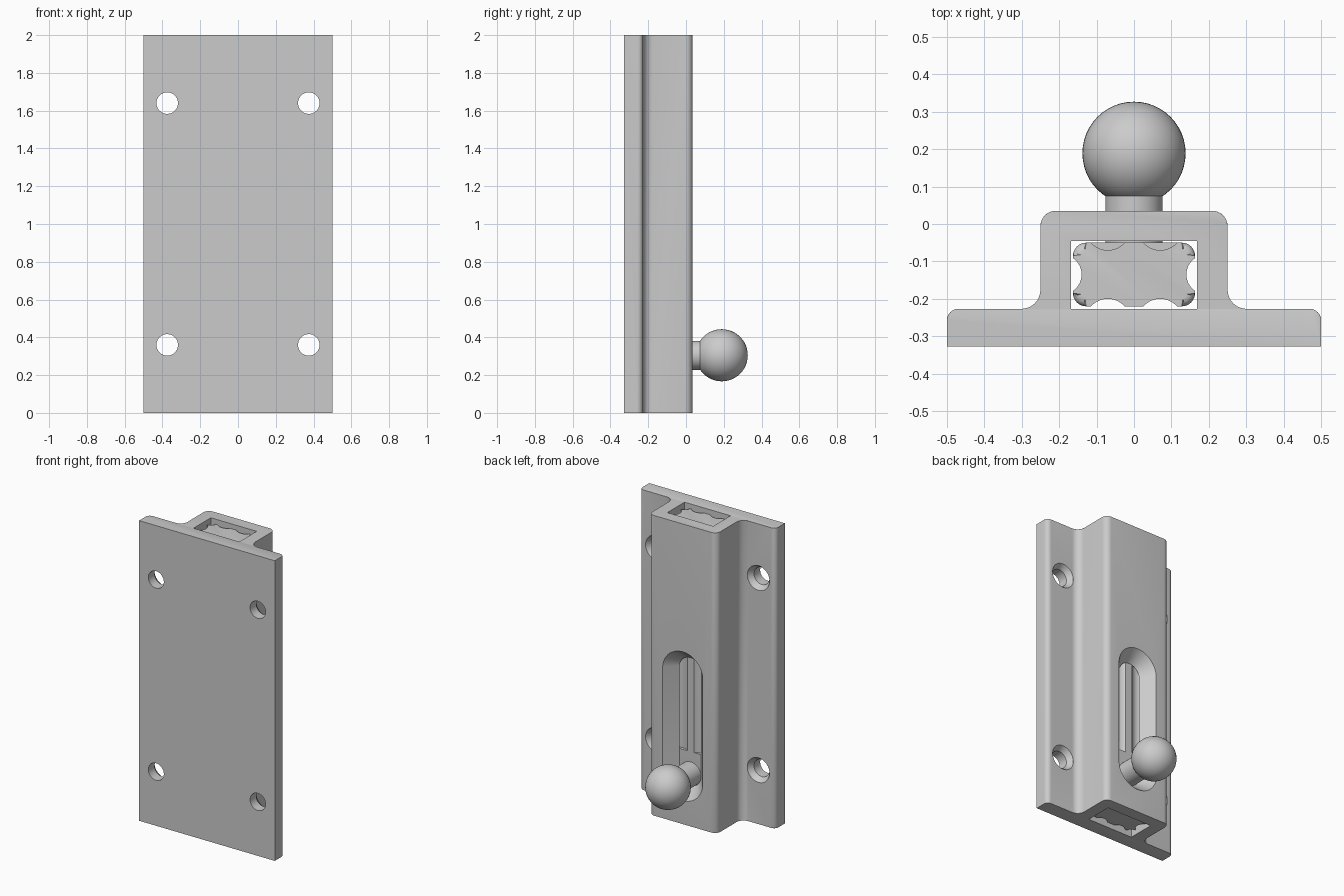
import bpy, bmesh, math
from mathutils import Vector

cube = bpy.data.objects.get("Cube")
if cube:
    bpy.data.objects.remove(cube, do_unlink=True)

grey = bpy.data.materials.new("plain grey")
grey.use_nodes = True
grey.diffuse_color = (0.6, 0.6, 0.6, 1)
grey.node_tree.nodes["Principled BSDF"].inputs["Base Color"].default_value = (0.6, 0.6, 0.6, 1)


def finish(name, bm):
    bmesh.ops.recalc_face_normals(bm, faces=bm.faces)
    mesh = bpy.data.meshes.new(name)
    bm.to_mesh(mesh)
    bm.free()
    mesh.materials.append(grey)
    obj = bpy.data.objects.new(name, mesh)
    bpy.context.collection.objects.link(obj)
    return obj


def activate(obj):
    bpy.ops.object.select_all(action='DESELECT')
    obj.select_set(True)
    bpy.context.view_layer.objects.active = obj


def smooth(obj):
    activate(obj)
    bpy.ops.object.shade_smooth_by_angle(angle=math.radians(32))


def cut(obj, cutters):
    for c in cutters:
        mod = obj.modifiers.new("cut", 'BOOLEAN')
        mod.operation, mod.solver, mod.object = 'DIFFERENCE', 'EXACT', c
        activate(obj)
        bpy.ops.object.modifier_apply(modifier=mod.name)
        bpy.data.objects.remove(c, do_unlink=True)


def loft(loops):
    """Closed solid through loops with equal point counts."""
    bm = bmesh.new()
    rings = [[bm.verts.new(p) for p in loop] for loop in loops]
    n = len(rings[0])
    for a, b in zip(rings, rings[1:]):
        for i in range(n):
            j = (i + 1) % n
            bm.faces.new((a[i], a[j], b[j], b[i]))
    bm.faces.new(rings[0])
    bm.faces.new(rings[-1])
    return bm


def slot_loop(x, y, z0, z1, r, n=48):
    """Long round-ended loop facing y; a circle when z0 equals z1."""
    pts = []
    for k in range(n):
        a = (k + 0.5) * math.tau / n
        z = z1 if math.sin(a) > 0 else z0
        pts.append((x + r * math.cos(a), y, z + r * math.sin(a)))
    return pts


def filleted(corners, steps=8):
    """Round each (x, y, radius) right-angle corner of a closed outline."""
    out = []
    for i, (x, y, r) in enumerate(corners):
        p = Vector((x, y))
        if r == 0:
            out.append(p)
            continue
        u = (Vector(corners[i - 1][:2]) - p).normalized()
        v = (Vector(corners[(i + 1) % len(corners)][:2]) - p).normalized()
        c = p + (u + v) * r
        for k in range(steps + 1):
            a = k / steps * math.pi / 2
            out.append(c - v * r * math.cos(a) - u * r * math.sin(a))
    return out


def prism(outline, z0, z1):
    return loft([[(p[0], p[1], z) for p in outline] for z in (z0, z1)])


def round_ends(bm, width, rule):
    edges = [e for e in bm.edges
             if abs(e.verts[0].co.z - e.verts[1].co.z) < 1e-5 and rule(e)]
    bmesh.ops.bevel(bm, geom=edges, offset=width, segments=4,
                    profile=0.5, affect='EDGES', clamp_overlap=True)


def box(x, y0, y1, z0, z1):
    return prism([(-x, y0), (x, y0), (x, y1), (-x, y1)], z0, z1)


def groove(x, y, r, z0, z1):
    ring = [(x + r * math.cos(k * math.tau / 48), y + r * math.sin(k * math.tau / 48))
            for k in range(48)]
    return finish("groove_cutter", prism(ring, z0, z1))


# Housing: flanged plate with a raised channel
half = [(0.5, -0.327, 0), (0.5, -0.227, 0.03), (0.25, -0.227, 0.05), (0.25, 0.035, 0.04)]
outline = filleted(half + [(-x, y, r) for x, y, r in reversed(half)])
bm = prism(outline, 0, 2)
round_ends(bm, 0.025, lambda e: min(v.co.y for v in e.verts) > -0.3)
housing = finish("housing", bm)

# Channel, flared slot and countersunk screw holes
cutters = [finish("channel_cutter", box(0.169, -0.227, -0.045, -0.1, 2.1)),
           finish("slot_cutter", loft([slot_loop(0, y, 0.305, 1.0, r) for y, r in
                                       ((-0.1, 0.079), (-0.045, 0.079), (0.05, 0.161))]))]
for x in (-0.375, 0.375):
    for z in (0.36, 1.64):
        cutters.append(finish("screw_hole_cutter", loft(
            [slot_loop(x, y, z, z, r) for y, r in
             ((-0.4, 0.057), (-0.262, 0.057), (-0.227, 0.082), (-0.2, 0.082))])))
cut(housing, cutters)
smooth(housing)

# Sliding bolt with lengthwise grooves
w, y0, y1 = 0.163, -0.22, -0.05
bm = prism(filleted([(w, y0, 0.035), (w, y1, 0.035), (-w, y1, 0.035), (-w, y0, 0.035)]),
           0.03, 1.97)
round_ends(bm, 0.02, lambda e: True)
bolt = finish("bolt", bm)
cutters = []
for s in (-1, 1):
    cutters += [groove(s * (w + 0.03), -0.135, 0.053, -0.1, 2.1),
                groove(s * 0.07, y0 - 0.04, 0.06, -0.1, 2.1),
                groove(s * 0.07, y1 + 0.04, 0.06, 0.45, 2.1)]
cut(bolt, cutters)
smooth(bolt)

# Handle: stem and ball
stem = finish("handle_stem", loft([slot_loop(0, y, 0.305, 0.305, 0.077) for y in (-0.07, 0.09)]))
smooth(stem)
bm = bmesh.new()
bmesh.ops.create_uvsphere(bm, u_segments=48, v_segments=24, radius=0.138)
bmesh.ops.translate(bm, verts=bm.verts, vec=(0, 0.189, 0.305))
ball = finish("handle_ball", bm)
smooth(ball)
